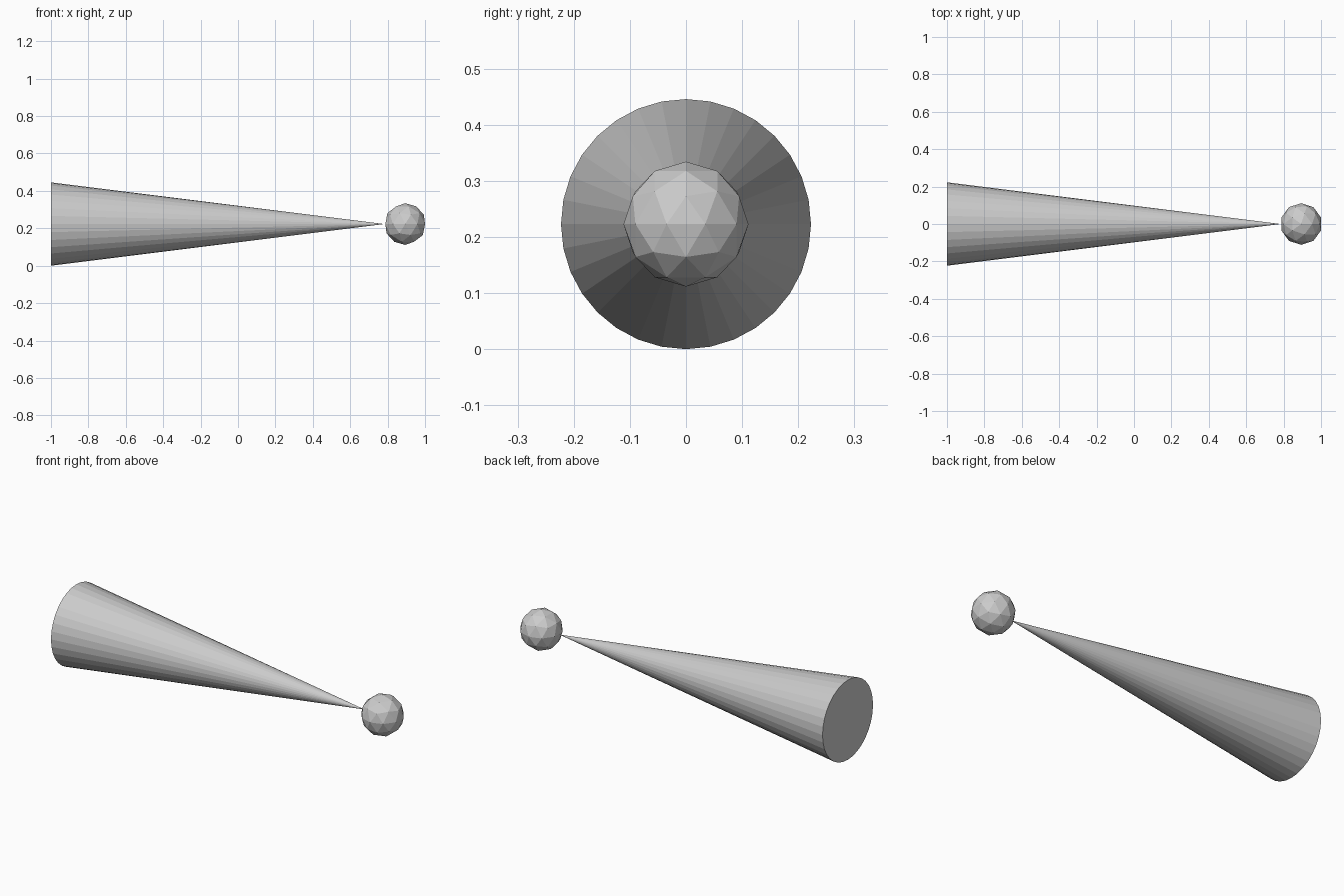
import bpy
import math

if "Cube" in bpy.data.objects:
    bpy.data.objects.remove(bpy.data.objects["Cube"])

BALL_R = 0.1114
CONE_R = 2 * BALL_R
CONE_LEN = 16 * BALL_R

# Long cone lying along x, closed base at the left, tip to the right
bpy.ops.mesh.primitive_cone_add(
    vertices=32, radius1=CONE_R, radius2=0, depth=CONE_LEN,
    location=(-1 + CONE_LEN / 2, 0, CONE_R), rotation=(0, math.pi / 2, 0))
bpy.context.object.name = "cone"

# Faceted ball touching the tip
bpy.ops.mesh.primitive_ico_sphere_add(
    subdivisions=2, radius=BALL_R,
    location=(-1 + CONE_LEN + BALL_R, 0, CONE_R))
bpy.context.object.name = "ball"
